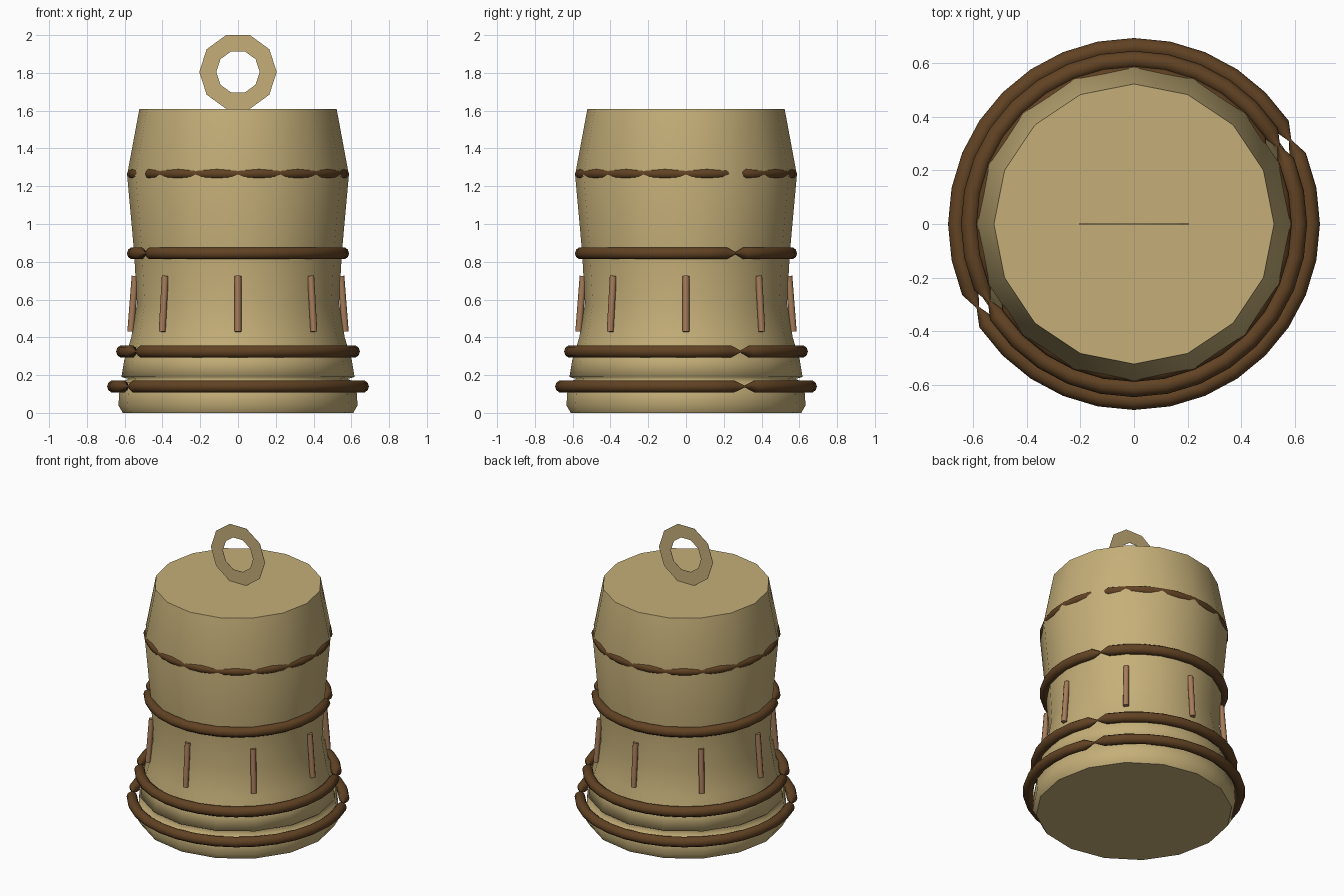
import bpy, bmesh
from math import cos, sin, pi, radians
from mathutils import Vector

cube = bpy.data.objects.get("Cube")
if cube:
    bpy.data.objects.remove(cube)


def material(name, rgb):
    mat = bpy.data.materials.new(name)
    mat.use_nodes = True
    mat.diffuse_color = (*rgb, 1)
    mat.node_tree.nodes["Principled BSDF"].inputs["Base Color"].default_value = (*rgb, 1)
    return mat


TAN = material("tan", (0.56, 0.43, 0.19))
DARK = material("dark_brown", (0.12, 0.055, 0.017))
WOOD = material("light_brown", (0.38, 0.2, 0.1))


def finish(name, bm, mat):
    mesh = bpy.data.meshes.new(name)
    bm.to_mesh(mesh)
    bm.free()
    mesh.materials.append(mat)
    obj = bpy.data.objects.new(name, mesh)
    bpy.context.collection.objects.link(obj)
    return obj


def skin(bm, loops, closed=False):
    """Bridge neighbouring vertex loops with smooth quads."""
    pairs = list(zip(loops, loops[1:]))
    if closed:
        pairs.append((loops[-1], loops[0]))
    for a, b in pairs:
        for i in range(len(a)):
            j = (i + 1) % len(a)
            bm.faces.new((a[i], a[j], b[j], b[i])).smooth = True


# Body: sixteen-sided turned shape with an overhanging lip above the base
PROFILE = [(0.61, 0), (0.633, 0.04), (0.625, 0.16), (0.58, 0.18), (0.617, 0.19),
           (0.602, 0.28), (0.565, 0.4), (0.535, 0.58), (0.55, 0.85),
           (0.587, 1.26), (0.522, 1.61)]
bm = bmesh.new()
loops = [[bm.verts.new((r * cos(k * pi / 8), r * sin(k * pi / 8), z)) for k in range(16)]
         for r, z in PROFILE]
skin(bm, loops)
for cap in (loops[0][::-1], loops[-1]):
    face = bm.faces.new(cap)
    for edge in face.edges:
        edge.smooth = False
finish("body", bm, TAN)


# Bands: tubes pinched thin at two opposite places
def band(name, radius, z, thick_r, thick_z):
    pinches = [28.1, 208.1]
    stations = sorted([k * 11.25 for k in range(32)] + pinches)
    bm = bmesh.new()
    rings = []
    for deg in stations:
        s = 0.15 if deg in pinches else 1
        a = radians(deg)
        ring = []
        for k in range(10):
            t = k * pi / 5
            r = radius + s * thick_r * cos(t)
            ring.append(bm.verts.new((r * cos(a), r * sin(a), z + s * thick_z * sin(t))))
        rings.append(ring)
    skin(bm, rings, closed=True)
    bmesh.ops.recalc_face_normals(bm, faces=bm.faces)
    finish(name, bm, DARK)


band("base_band", 0.66, 0.14, 0.033, 0.033)
band("lower_band", 0.612, 0.325, 0.033, 0.034)
band("middle_band", 0.555, 0.845, 0.033, 0.033)
band("upper_band", 0.56, 1.265, 0.028, 0.028)

# Pegs: eight slim rods leaning in towards the top
for i in range(8):
    out = Vector((cos(i * pi / 4), sin(i * pi / 4), 0))
    low = out * 0.568 + Vector((0, 0, 0.43))
    high = out * 0.545 + Vector((0, 0, 0.725))
    bm = bmesh.new()
    bmesh.ops.create_cone(bm, cap_ends=True, segments=8, radius1=0.018, radius2=0.018,
                          depth=(high - low).length)
    for face in bm.faces:
        face.smooth = len(face.verts) == 4
    for edge in bm.edges:
        edge.smooth = all(f.smooth for f in edge.link_faces)
    peg = finish(f"peg_{i + 1}", bm, WOOD)
    peg.location = (low + high) / 2
    peg.rotation_euler = (high - low).to_track_quat("Z", "Y").to_euler()

# Hanging ring: flat ten-sided plate
bm = bmesh.new()
edges = [[bm.verts.new((r * cos(k * pi / 5), y, 1.805 + r * sin(k * pi / 5))) for k in range(10)]
         for r, y in ((0.205, -0.001), (0.115, -0.001), (0.115, 0.001), (0.205, 0.001))]
skin(bm, edges, closed=True)
for face in bm.faces:
    face.smooth = False
bmesh.ops.recalc_face_normals(bm, faces=bm.faces)
finish("hanging_ring", bm, TAN)
